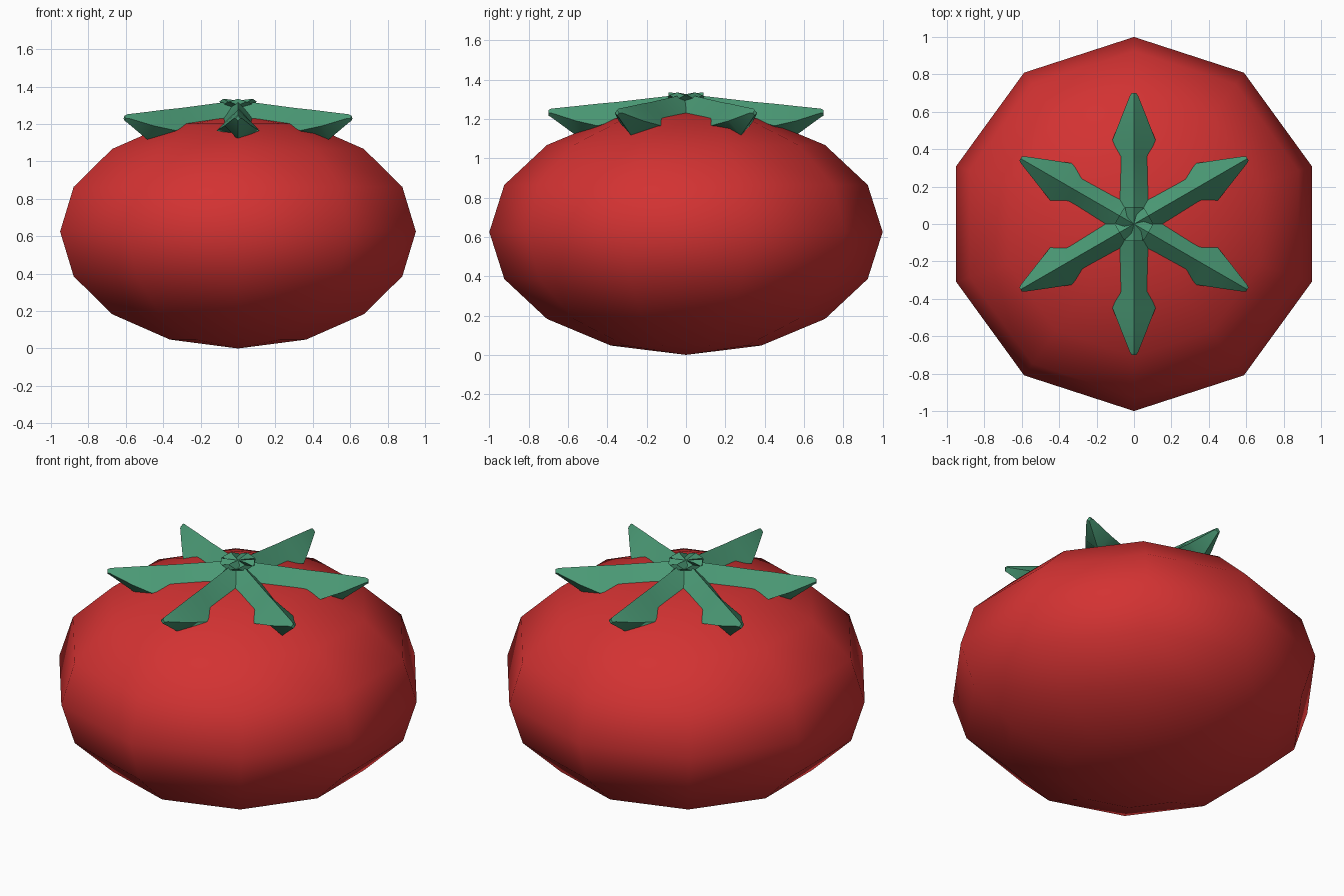
import bpy, bmesh, math
from mathutils import Matrix

cube = bpy.data.objects.get("Cube")
if cube:
    bpy.data.objects.remove(cube, do_unlink=True)


def make_material(name, rgb):
    mat = bpy.data.materials.new(name)
    mat.use_nodes = True
    mat.diffuse_color = (*rgb, 1)
    mat.node_tree.nodes["Principled BSDF"].inputs["Base Color"].default_value = (*rgb, 1)
    return mat


def make_object(name, bm, mat, smooth_angle):
    bmesh.ops.recalc_face_normals(bm, faces=bm.faces)
    mesh = bpy.data.meshes.new(name)
    bm.to_mesh(mesh)
    bm.free()
    mesh.materials.append(mat)
    obj = bpy.data.objects.new(name, mesh)
    bpy.context.collection.objects.link(obj)
    bpy.ops.object.select_all(action='DESELECT')
    obj.select_set(True)
    bpy.context.view_layer.objects.active = obj
    bpy.ops.object.shade_smooth_by_angle(angle=math.radians(smooth_angle))
    return obj


red = make_material("tomato red", (0.65, 0.032, 0.032))
green = make_material("leaf green", (0.069, 0.32, 0.178))

# Fruit: squashed ten-sided globe
HALF_HEIGHT = 0.625
bm = bmesh.new()
bmesh.ops.create_uvsphere(bm, u_segments=10, v_segments=8, radius=1)
bmesh.ops.scale(bm, vec=(1, 1, HALF_HEIGHT), verts=bm.verts)
bmesh.ops.translate(bm, vec=(0, 0, HALF_HEIGHT), verts=bm.verts)
make_object("fruit", bm, red, 80)

# Leaf sections: distance, half width, ridge, edge and keel heights
SECTIONS = [
    (-0.09, 0.045, 1.335, 1.32, 1.30),
    (0.10, 0.08, 1.315, 1.23, 1.20),
    (0.36, 0.08, 1.285, 1.19, 1.15),
    (0.45, 0.115, 1.277, 1.165, 1.13),
    (0.56, 0.072, 1.265, 1.19, 1.117),
    (0.685, 0.022, 1.252, 1.23, 1.208),
    (0.70, 0.012, 1.244, 1.23, 1.217),
]


def add_leaf(index):
    bm = bmesh.new()
    rings = []
    for dist, half, ridge, edge, keel in SECTIONS:
        ring = [(0, ridge), (half, edge), (0, keel), (-half, edge)]
        rings.append([bm.verts.new((dist, y, z)) for y, z in ring])
    for a, b in zip(rings, rings[1:]):
        for i in range(4):
            j = (i + 1) % 4
            bm.faces.new((a[i], a[j], b[j], b[i]))
    bm.faces.new(rings[0])
    bm.faces.new(rings[-1])
    turn = Matrix.Rotation(math.radians(30 + 60 * index), 4, 'Z')
    bmesh.ops.transform(bm, matrix=turn, verts=bm.verts)
    make_object(f"leaf_{index + 1}", bm, green, 35)


# Six leaves radiating from the crown
for n in range(6):
    add_leaf(n)
